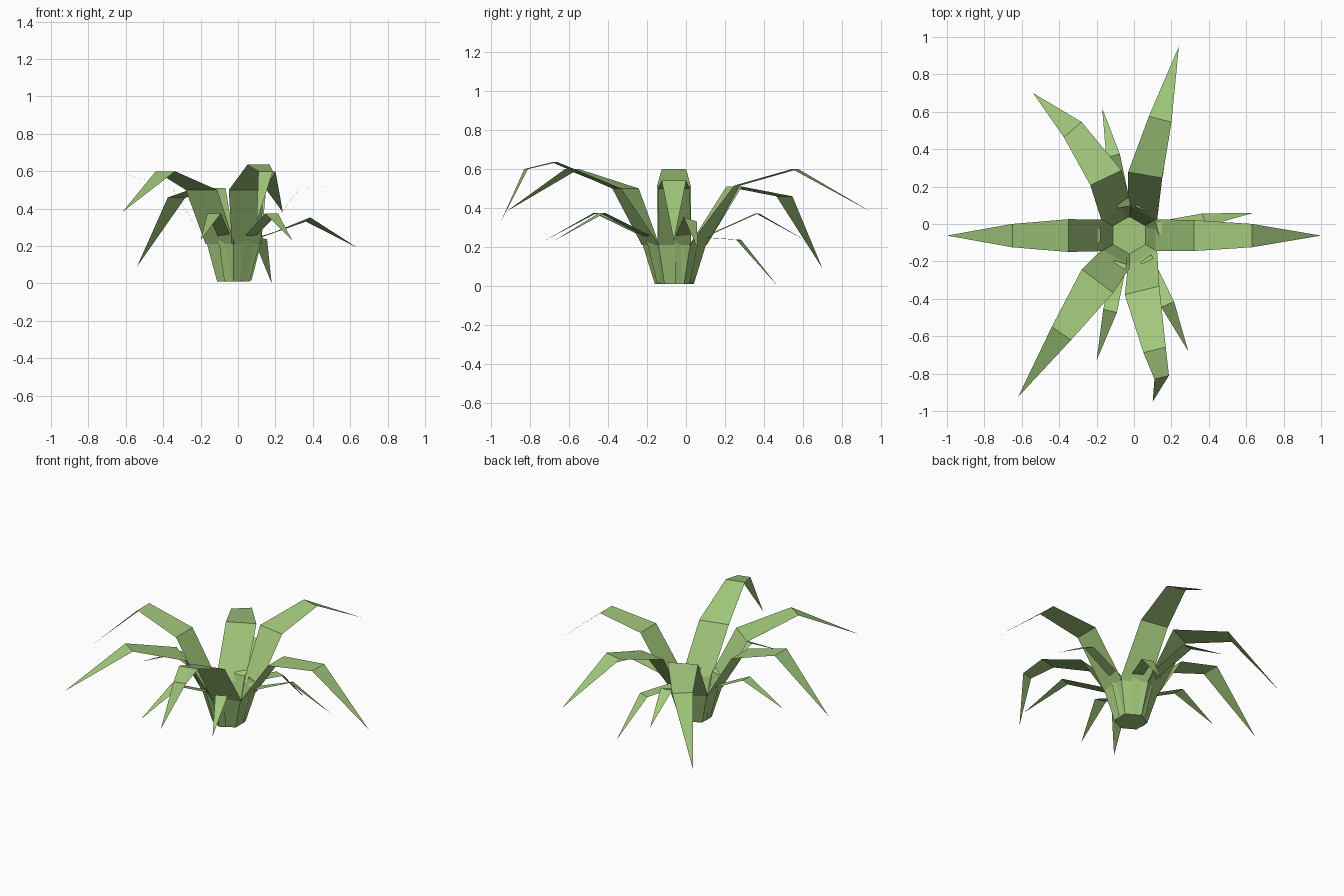
import bpy, bmesh, math
from mathutils import Vector

cube = bpy.data.objects.get("Cube")
if cube:
    bpy.data.objects.remove(cube)

green = bpy.data.materials.new("leaf_green")
green.use_nodes = True
COLOR = (0.36, 0.58, 0.2, 1)
green.diffuse_color = COLOR
green.node_tree.nodes["Principled BSDF"].inputs["Base Color"].default_value = COLOR

CENTER = Vector((-0.025, -0.06, 0))
RIM_Z, LOW_R, RIM_R = 0.21, 0.1, 0.162


def polar(angle, radius, z):
    a = math.radians(angle)
    return CENTER + Vector((math.cos(a) * radius, math.sin(a) * radius, z))


def finish(name, bm):
    mesh = bpy.data.meshes.new(name)
    bm.to_mesh(mesh)
    bm.free()
    mesh.materials.append(green)
    bpy.context.collection.objects.link(bpy.data.objects.new(name, mesh))


def side_of(direction):
    return Vector((-direction.y, direction.x, 0)).normalized()


def leaf(name, angle, root, joints, widths, rung=None):
    """Flat strip: root rungs square to the angle, jointed blade, pointed tip."""
    bm = bmesh.new()
    points = root + [Vector(p) for p in joints]
    previous = None
    for i, (p, w) in enumerate(zip(points, widths)):
        if i < len(root):
            side = side_of(polar(angle, 1, 0) - CENTER)
        elif rung:
            side = Vector(rung).normalized()
        else:
            a, b = (p - points[i - 1]), (points[i + 1] - p)
            a.z = b.z = 0
            side = side_of(a.normalized() + b.normalized())
        pair = [bm.verts.new(p - side * w / 2), bm.verts.new(p + side * w / 2)]
        if previous:
            bm.faces.new((previous[0], pair[0], pair[1], previous[1]))
        previous = pair
    bm.faces.new((previous[0], bm.verts.new(points[-1]), previous[1]))
    finish(name, bm)


# Six-sided open base cup with a closed floor
bm = bmesh.new()
low = [bm.verts.new(polar(30 + 60 * i, LOW_R, 0.01)) for i in range(6)]
rim = [bm.verts.new(polar(30 + 60 * i, RIM_R, RIM_Z)) for i in range(6)]
for i in range(6):
    j = (i + 1) % 6
    bm.faces.new((low[i], low[j], rim[j], rim[i]))
bm.faces.new(low[::-1])
finish("base_cup", bm)

# Large leaves, one rising from each rim edge: joints, widths, rung direction
large = [
    ("left_leaf", 0, [(0.32, -0.062, 0.5), (0.63, -0.062, 0.54), (1, -0.062, 0.23)],
     [0.17, 0.165, 0.125], None),
    ("back_left_leaf", 60, [(0.06, 0.262, 0.515), (0.14, 0.56, 0.6), (0.24, 0.95, 0.38)],
     [0.18, 0.185, 0.125], None),
    ("back_right_leaf", 120, [(-0.15, 0.247, 0.51), (-0.328, 0.505, 0.46), (-0.54, 0.7, 0.09)],
     [0.18, 0.185, 0.125], None),
    ("right_leaf", 180, [(-0.35, -0.062, 0.51), (-0.65, -0.062, 0.6), (-1, -0.062, 0.27)],
     [0.17, 0.175, 0.125], None),
    ("front_right_leaf", 240, [(-0.195, -0.305, 0.5), (-0.388, -0.585, 0.6), (-0.62, -0.925, 0.38)],
     [0.18, 0.21, 0.125], None),
    ("front_left_leaf", 300, [(0.043, -0.355, 0.5), (0.11, -0.673, 0.635),
                              (0.148, -0.82, 0.6), (0.1, -0.95, 0.33)],
     [0.18, 0.19, 0.123, 0.08], (0.12, 0.03, 0)),
]
for name, angle, joints, widths, rung in large:
    root = [polar(angle, RIM_R * math.cos(math.pi / 6), RIM_Z)]
    leaf(name, angle, root, joints, widths, rung)

# Small low leaves, with stems lying on the outside of the cup
small = [
    ("small_left_leaf", 14, [(0.375, 0.022, 0.342), (0.64, 0.06, 0.19)], (-0.025, 0.075, -0.025)),
    ("small_back_left_leaf", 65, [(0.12, 0.27, 0.237), (0.18, 0.47, 0)], None),
    ("small_back_right_leaf", 100, [(-0.112, 0.365, 0.373), (-0.17, 0.62, 0.23)], None),
    ("small_right_leaf", 180, [(-0.4, -0.06, 0.36), (-0.67, -0.06, 0.23)], None),
    ("small_front_right_leaf", 252, [(-0.128, -0.465, 0.375), (-0.2, -0.73, 0.23)], None),
    ("small_front_left_leaf", 305, [(0.18, -0.43, 0.375), (0.29, -0.68, 0.23)], None),
]
for name, angle, joints, rung in small:
    root = [polar(angle, LOW_R - 0.005, 0.015), polar(angle, RIM_R - 0.008, 0.25)]
    leaf(name, angle, root, joints, [0.04, 0.07, 0.075], rung)
